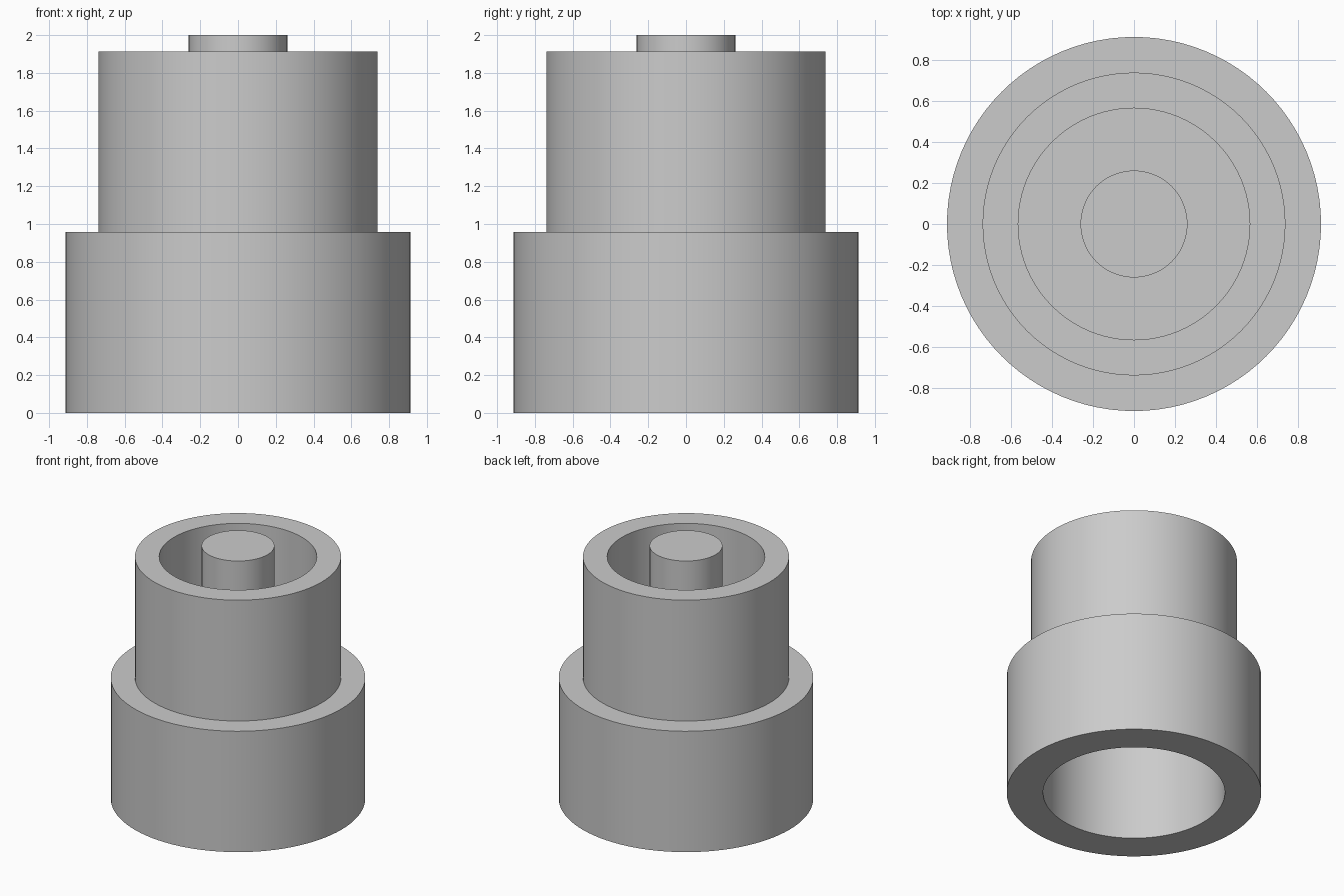
import bpy
import bmesh
from math import cos, sin, radians, tau

cube = bpy.data.objects.get("Cube")
if cube:
    bpy.data.objects.remove(cube, do_unlink=True)

UNIT = 2 / 23      # the model is 23 units tall
SEGMENTS = 96

grey = bpy.data.materials.new("plain_grey")
grey.use_nodes = True
colour = (0.6, 0.6, 0.6, 1)
grey.diffuse_color = colour
grey.node_tree.nodes["Principled BSDF"].inputs["Base Color"].default_value = colour


def lathe(name, profile):
    """Revolve a (radius, height) profile, in units, around z; radius 0 ends become caps."""
    bm = bmesh.new()
    rings = []
    for r, z in profile:
        if r == 0:
            rings.append([bm.verts.new((0, 0, z * UNIT))] * SEGMENTS)
        else:
            rings.append([bm.verts.new((r * UNIT * cos(tau * i / SEGMENTS),
                                        r * UNIT * sin(tau * i / SEGMENTS),
                                        z * UNIT)) for i in range(SEGMENTS)])
    for low, high in zip(rings, rings[1:]):
        for i in range(SEGMENTS):
            j = (i + 1) % SEGMENTS
            corners = dict.fromkeys((low[i], low[j], high[j], high[i]))
            bm.faces.new(list(corners))
    bmesh.ops.recalc_face_normals(bm, faces=bm.faces)
    mesh = bpy.data.meshes.new(name)
    bm.to_mesh(mesh)
    bm.free()
    mesh.materials.append(grey)
    obj = bpy.data.objects.new(name, mesh)
    bpy.context.collection.objects.link(obj)
    bpy.ops.object.select_all(action="DESELECT")
    obj.select_set(True)
    bpy.context.view_layer.objects.active = obj
    bpy.ops.object.shade_smooth_by_angle(angle=radians(30))
    return obj


# Stepped body: bore below, wide base, narrow collar, recess and centre pin
lathe("stepped_socket_body", [
    (0, 10), (7.5, 10), (7.5, 0),        # bore from below
    (10.5, 0), (10.5, 11),               # wide base
    (8.5, 11), (8.5, 22),                # collar
    (6.5, 22), (6.5, 11),                # recess from above
    (3, 11), (3, 23), (0, 23),           # centre pin
])
